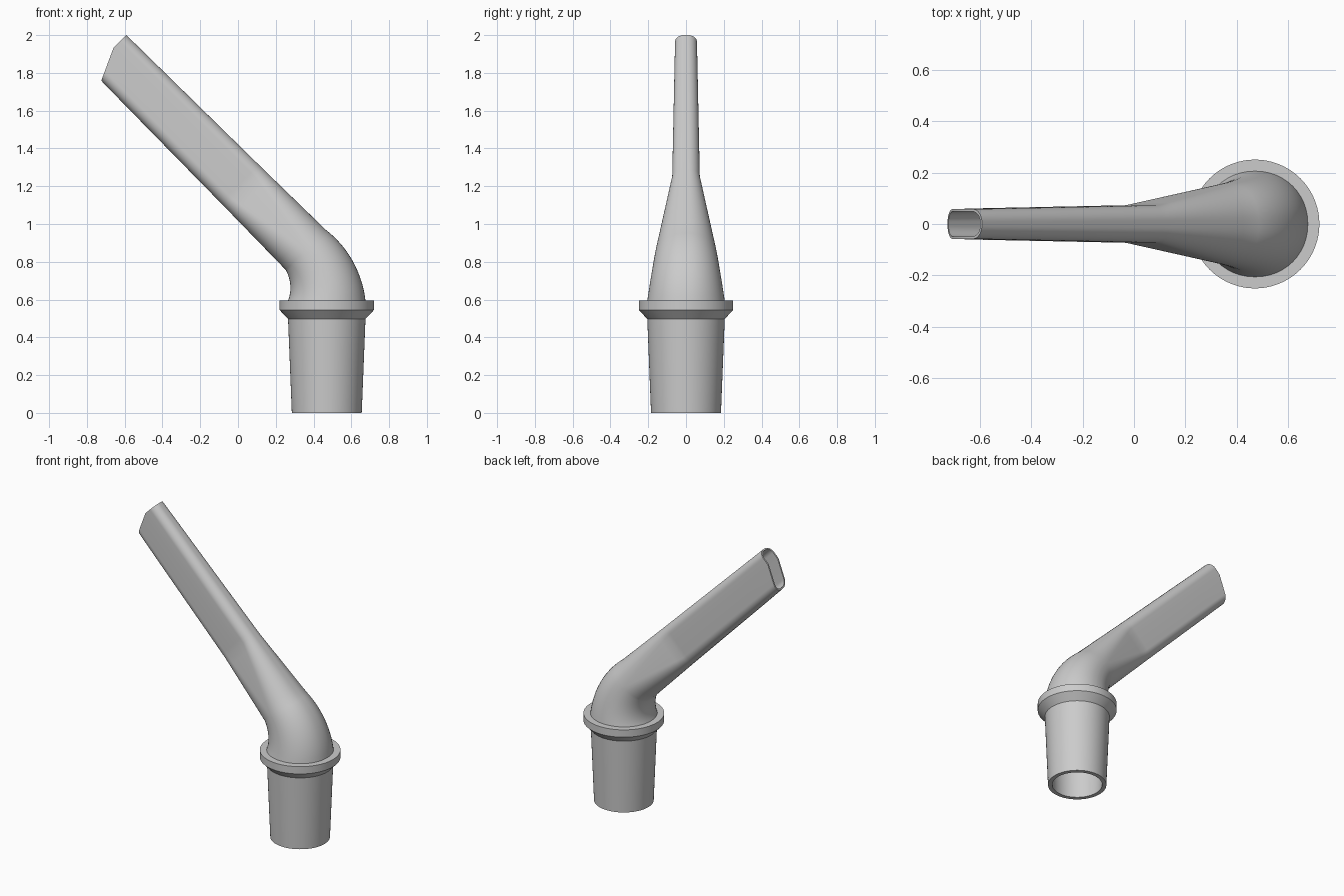
import bpy, bmesh
from math import sin, cos, pi, radians
from mathutils import Vector

if "Cube" in bpy.data.objects:
    bpy.data.objects.remove(bpy.data.objects["Cube"])

grey = bpy.data.materials.new("plain grey")
grey.use_nodes = True
grey.diffuse_color = (0.6, 0.6, 0.6, 1)
grey.node_tree.nodes["Principled BSDF"].inputs["Base Color"].default_value = (0.6, 0.6, 0.6, 1)

AXIS_X = 0.47      # centre of the round socket
JOINT_Z = 0.595    # top of the collar, where the bend starts
BEND_R = 0.379
BEND = radians(45)
CORNER_STEPS = 12


def lerp(a, b, t):
    return a + (b - a) * t


def loft(name, rings, closed):
    """Skin a list of equal-length point rings."""
    bm = bmesh.new()
    loops = [[bm.verts.new(p) for p in ring] for ring in rings]
    pairs = list(zip(loops, loops[1:]))
    if closed:
        pairs.append((loops[-1], loops[0]))
    for a, b in pairs:
        n = len(a)
        for i in range(n):
            j = (i + 1) % n
            bm.faces.new((a[i], a[j], b[j], b[i]))
    mesh = bpy.data.meshes.new(name)
    bmesh.ops.recalc_face_normals(bm, faces=bm.faces)
    bm.to_mesh(mesh)
    bm.free()
    mesh.materials.append(grey)
    obj = bpy.data.objects.new(name, mesh)
    bpy.context.collection.objects.link(obj)
    bpy.ops.object.select_all(action="DESELECT")
    obj.select_set(True)
    bpy.context.view_layer.objects.active = obj
    bpy.ops.object.shade_smooth_by_angle(angle=radians(30))
    return obj


def circle(radius, z, n=96):
    return [(AXIS_X + radius * cos(2 * pi * i / n), radius * sin(2 * pi * i / n), z)
            for i in range(n)]


def section(a, b, r):
    """Rounded rectangle: half height a, half width b, corner radius r."""
    pts = []
    for k, (su, sv) in enumerate(((1, 1), (-1, 1), (-1, -1), (1, -1))):
        for i in range(CORNER_STEPS + 1):
            t = (k + i / CORNER_STEPS) * pi / 2
            pts.append((su * (a - r) + r * cos(t), sv * (b - r) + r * sin(t)))
        if k in (0, 2):  # extra point on each flat side for the angled tip
            pts.append(((a - r) * 0.43, sv * b))
    return pts


def place(t, along, pts, cut=False):
    """Put a section on the path: bend angle t, then a straight distance."""
    centre = Vector((AXIS_X - BEND_R * (1 - cos(t)), 0, JOINT_Z + BEND_R * sin(t)))
    up, ahead = Vector((cos(t), 0, sin(t))), Vector((-sin(t), 0, cos(t)))
    out = []
    for u, v in pts:
        back = max(0, 0.0355 - u) * 0.458 if cut else 0
        out.append(centre + up * u + Vector((0, v, 0)) + ahead * (along - back))
    return out


def stem_rings(wall_start, wall_end):
    rings = []
    # round elbow
    for i in range(17):
        f = i / 16
        a, b = lerp(0.205, 0.15, f) - wall_start, lerp(0.205, 0.158, f) - wall_start
        rings.append(place(BEND * f, 0, section(a, b, min(a, b) * 0.97)))
    # round to flat transition
    for i in range(1, 9):
        f = i / 8
        w = lerp(wall_start, wall_end, f)
        a, b = lerp(0.15, 0.143, f) - w, lerp(0.158, 0.073, f) - w
        r = min(lerp(0.146, 0.06, f) - w, a * 0.97, b * 0.97)
        rings.append(place(BEND, 0.464 * f, section(a, b, r)))
    # flat tapered mouth tube, with an angled end
    for f in (0.03, 0.25, 0.5, 0.75, 1):
        a, b = lerp(0.143, 0.1325, f) - wall_end, lerp(0.073, 0.058, f) - wall_end
        r = lerp(0.06, 0.05, f) - wall_end
        rings.append(place(BEND, lerp(0.464, 1.476, f), section(a, b, r), f == 1))
    return rings


# tapered socket with its flared collar, hollow inside
profile = [(0.18, JOINT_Z), (0.158, 0), (0.185, 0), (0.205, 0.497),
           (0.25, 0.545), (0.25, JOINT_Z), (0.205, JOINT_Z)]
loft("socket_and_collar", [circle(r, z) for r, z in profile], closed=True)

# bent stem, outer skin out to the tip and inner skin back
loft("bent_stem", stem_rings(0, 0) + stem_rings(0.025, 0.01)[::-1], closed=False)
